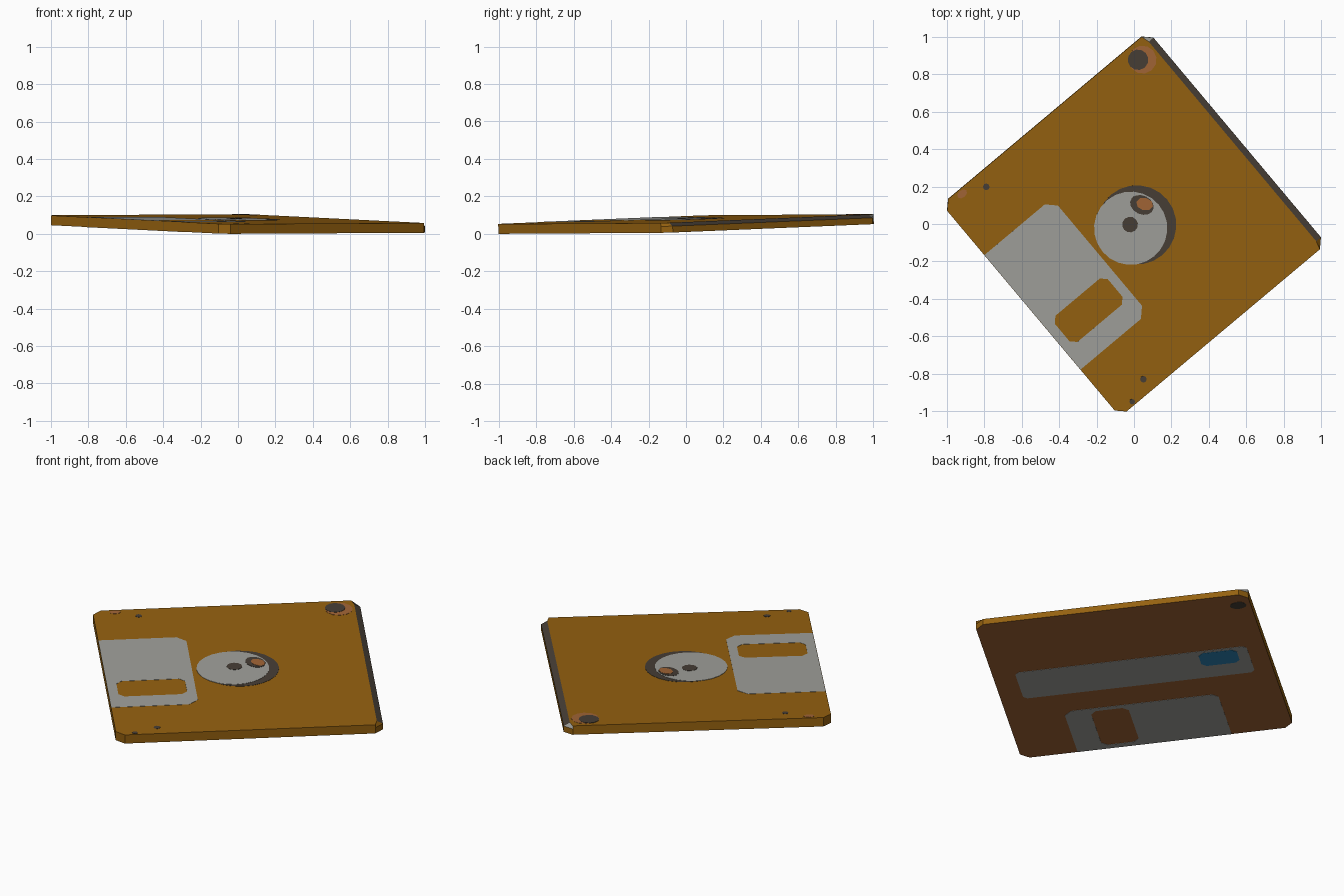
import bpy, bmesh, math
from mathutils import Matrix, Vector

if "Cube" in bpy.data.objects:
    bpy.data.objects.remove(bpy.data.objects["Cube"])


def material(name, rgb):
    m = bpy.data.materials.new(name)
    m.diffuse_color = (*rgb, 1)
    m.use_nodes = True
    m.node_tree.nodes["Principled BSDF"].inputs["Base Color"].default_value = m.diffuse_color
    return m


ORANGE = material("orange_plastic", (0.300, 0.120, 0.005))
RUST = material("rust_brown", (0.360, 0.130, 0.036))
GREY = material("light_grey_metal", (0.350, 0.350, 0.325))
DARK = material("dark_grey", (0.062, 0.048, 0.036))
BLUE = material("blue_print", (0.025, 0.230, 0.460))

# The disk lies turned by 40 degrees and is tilted very slightly
H = 0.026
TILT = (Matrix.Translation((0, 0, 0.0525)) @ Matrix.Rotation(math.radians(40), 4, 'Z')
        @ Matrix.Rotation(0.032, 4, 'X') @ Matrix.Rotation(-0.004, 4, 'Y'))


def rect(u0, u1, v0, v1, c):
    """Rectangle outline; c is the corner cut, one number or one per corner."""
    cs = [c] * 4 if isinstance(c, (int, float)) else c
    corners = [Vector(p) for p in ((u0, v0), (u1, v0), (u1, v1), (u0, v1))]
    out = []
    for i, p in enumerate(corners):
        if cs[i] == 0:
            out.append(p)
            continue
        for q in (corners[i - 1], corners[(i + 1) % 4]):
            out.append(p + (q - p).normalized() * cs[i])
    return out


def oval(u, v, r, r2=None, turn=0.0, n=24):
    r2 = r2 or r
    out = []
    for i in range(n):
        a = 2 * math.pi * i / n
        x, y = r * math.cos(a), r2 * math.sin(a)
        out.append(Vector((u + x * math.cos(turn) - y * math.sin(turn),
                           v + x * math.sin(turn) + y * math.cos(turn))))
    return out


def finish(name, bm, mats):
    bmesh.ops.recalc_face_normals(bm, faces=bm.faces)
    bm.transform(TILT)
    me = bpy.data.meshes.new(name)
    bm.to_mesh(me)
    bm.free()
    for m in mats:
        me.materials.append(m)
    ob = bpy.data.objects.new(name, me)
    bpy.context.collection.objects.link(ob)
    return ob


def plate(name, loops, mat, layer=1, side=1):
    """Thin plate on the top (side 1) or underside (side -1); extra loops are holes."""
    bm = bmesh.new()
    edges = []
    for loop in loops:
        vs = [bm.verts.new((p.x, p.y, side * (H - 0.001))) for p in loop]
        edges += [bm.edges.new((vs[i - 1], vs[i])) for i in range(len(vs))]
    bmesh.ops.triangle_fill(bm, edges=edges, use_beauty=True)
    ext = bmesh.ops.extrude_face_region(bm, geom=bm.faces[:])
    for g in ext['geom']:
        if isinstance(g, bmesh.types.BMVert):
            g.co.z = side * (H + 0.0012 * layer)
    return finish(name, bm, [mat])


# Body: cut-corner slab with a dark sloped edge along one side
outline = rect(-0.72, 0.72, -0.742, 0.742, 0.045)
bm = bmesh.new()
rings = []
for z in (-H, 0.008, H):
    pts = [p.copy() for p in outline]
    if z == H:
        for p in pts:
            if p.x > 0.71:
                p.x = 0.687
    rings.append([bm.verts.new((p.x, p.y, z)) for p in pts])
bm.faces.new(rings[0]).material_index = 1
bm.faces.new(rings[2])
for k in range(2):
    for i in range(8):
        j = (i + 1) % 8
        f = bm.faces.new((rings[k][i], rings[k][j], rings[k + 1][j], rings[k + 1][i]))
        if k == 1 and i == 3:
            f.material_index = 2      # sloped edge
        elif k == 1 and i == 4:
            f.material_index = 3      # worn corner
finish("disk_case", bm, [ORANGE, RUST, DARK, GREY])

# Sliding shutter on both faces, with its window
window = rect(-0.667, -0.297, -0.288, -0.105, 0.03)
plate("shutter_top", [rect(-0.719, -0.248, -0.412, 0.388, (0, 0.05, 0.05, 0)), window], GREY)
plate("shutter_underside", [rect(-0.719, -0.285, -0.435, 0.405, (0, 0.04, 0.03, 0)),
                            rect(-0.68, -0.315, -0.295, -0.09, 0.03)], GREY, side=-1)

# Hub: dark recess, metal disc, spindle hole and drive slot
plate("hub_recess", [oval(0.008, -0.012, 0.212)], DARK, 1)
plate("hub_disc", [oval(-0.028, -0.005, 0.196)], GREY, 2)
plate("spindle_hole", [oval(-0.018, 0.012, 0.042, n=12)], DARK, 3)
plate("drive_slot", [oval(0.098, 0.052, 0.05, 0.066, math.radians(25), 14)], DARK, 3)
plate("drive_slot_pin", [oval(0.112, 0.046, 0.034, 0.046, math.radians(35), 8)], RUST, 4)

# Corner hole with worn rim, and small marks
plate("corner_rim", [oval(0.60, 0.645, 0.075, n=12)], RUST, 1)
plate("corner_hole", [oval(0.581, 0.660, 0.055, n=12)], DARK, 2)
plate("corner_hole_underside", [oval(0.61, 0.675, 0.035, 0.045, n=12)], DARK, side=-1)
for i, (u, v, r) in enumerate(((-0.477, 0.661, 0.018), (-0.495, -0.668, 0.018),
                               (-0.618, -0.721, 0.015))):
    plate(f"small_mark_{i + 1}", [oval(u, v, r, n=8)], DARK)
plate("worn_corner_mark", [oval(-0.60, 0.715, 0.03, 0.02, n=8)], RUST)

# Label strip on the underside with its blue patch
plate("label_strip", [rect(-0.10, 0.18, -0.62, 0.642, 0.02)], GREY, 1, -1)
plate("label_patch", [rect(0.022, 0.157, 0.375, 0.583, 0.025)], BLUE, 2, -1)
